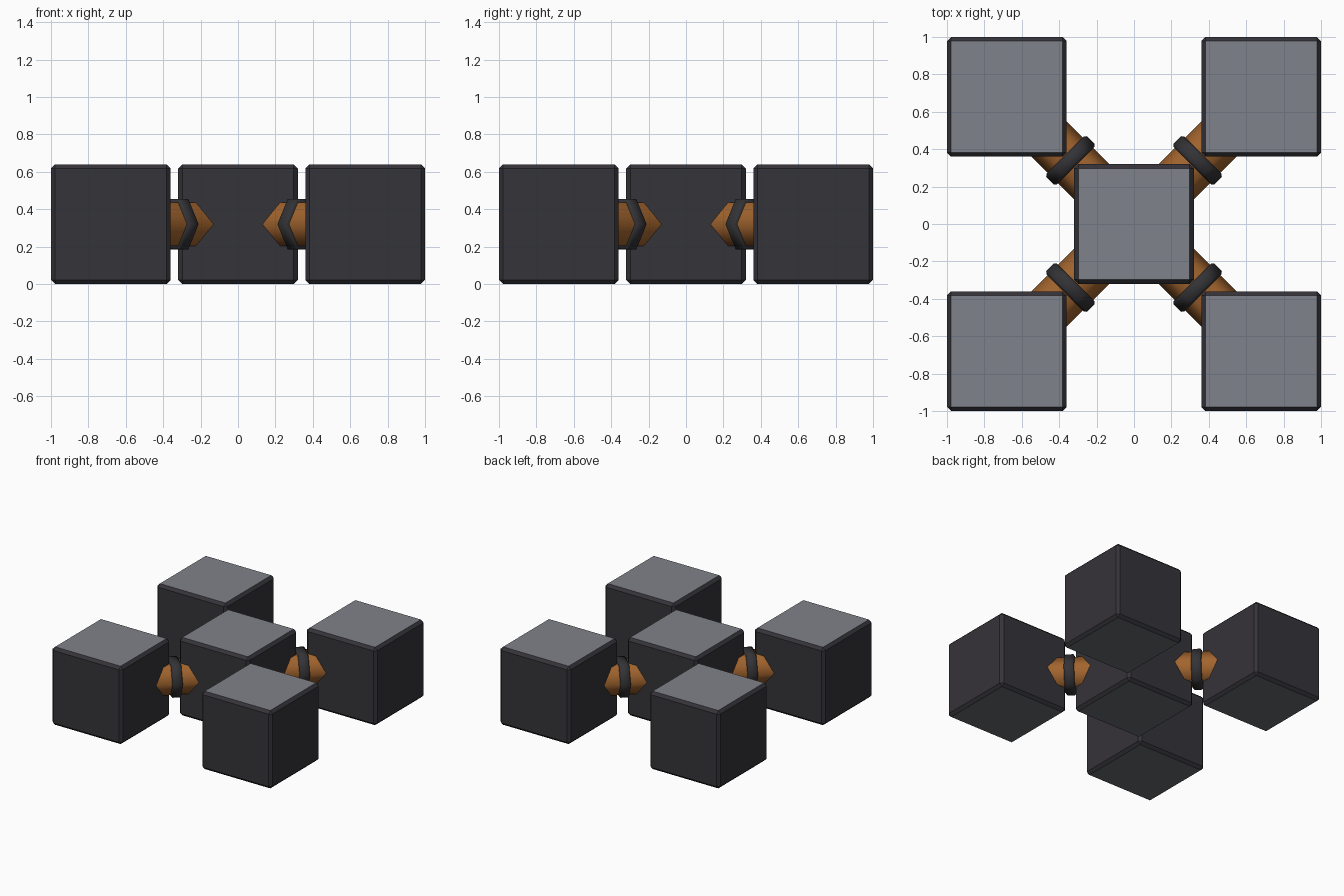
import bpy, bmesh, math
from mathutils import Matrix, Vector

if "Cube" in bpy.data.objects:
    bpy.data.objects.remove(bpy.data.objects["Cube"])


def lin(c):
    c /= 255
    return c / 12.92 if c <= 0.04045 else ((c + 0.055) / 1.055) ** 2.4


def material(name, rgb):
    m = bpy.data.materials.new(name)
    m.diffuse_color = (*[lin(c) for c in rgb], 1)
    m.use_nodes = True
    m.node_tree.nodes["Principled BSDF"].inputs["Base Color"].default_value = m.diffuse_color
    return m


GREY = material("grey_top", (127, 130, 138))
UNDER = material("grey_underside", (104, 108, 109))
DARK = material("dark_side", (53, 51, 57))
BLACK = material("black_band", (51, 51, 55))
BROWN = material("brown_wood", (161, 100, 46))

HALF, STEP, CHAMFER = 0.32, 0.68, 0.022


def make_object(name, bm, mats):
    me = bpy.data.meshes.new(name)
    bm.to_mesh(me)
    bm.free()
    for m in mats:
        me.materials.append(m)
    ob = bpy.data.objects.new(name, me)
    bpy.context.collection.objects.link(ob)
    return ob


# Chamfered cube: grey top, grey underside, dark sides and chamfers
def block(name, x, y):
    bm = bmesh.new()
    bmesh.ops.create_cube(bm, size=2 * HALF)
    bmesh.ops.bevel(bm, geom=bm.edges[:], offset=CHAMFER, segments=1,
                    affect='EDGES', profile=0.5)
    bm.normal_update()
    for f in bm.faces:
        f.material_index = 0 if f.normal.z > 0.9 else 1 if f.normal.z < -0.9 else 2
    ob = make_object(name, bm, [GREY, UNDER, DARK])
    ob.location = (x, y, HALF)


# Hexagonal prism lying along a diagonal, one corner pointing sideways
def hex_bar(name, sx, sy, radius, start, end, mat, chamfer=0):
    bm = bmesh.new()
    bmesh.ops.create_cone(bm, cap_ends=True, segments=6, radius1=radius,
                          radius2=radius, depth=end - start)
    corner = max(bm.verts, key=lambda v: v.co.x).co
    bmesh.ops.rotate(bm, verts=bm.verts[:], cent=(0, 0, 0),
                     matrix=Matrix.Rotation(-math.atan2(corner.y, corner.x), 3, 'Z'))
    if chamfer:
        rims = [e for e in bm.edges if abs(e.verts[0].co.z - e.verts[1].co.z) < 1e-5]
        bmesh.ops.bevel(bm, geom=rims, offset=chamfer, segments=1,
                        affect='EDGES', profile=0.5)
    axis = Vector((sx, sy, 0)).normalized()
    up = Vector((0, 0, 1))
    side = up.cross(axis)
    frame = Matrix((side, axis.cross(side), axis)).transposed()
    ob = make_object(name, bm, [mat])
    ob.matrix_world = (Matrix.Translation(axis * (start + end) / 2 + up * HALF)
                       @ frame.to_4x4())
    bpy.ops.object.select_all(action='DESELECT')
    ob.select_set(True)
    bpy.context.view_layer.objects.active = ob
    bpy.ops.object.shade_smooth_by_angle(angle=math.radians(62))


block("centre_block", 0, 0)
mid = STEP / 2 * math.sqrt(2)
for sx, xn in ((-1, "left"), (1, "right")):
    for sy, yn in ((-1, "front"), (1, "back")):
        tag = f"{yn}_{xn}"
        block(f"{tag}_block", sx * STEP, sy * STEP)
        hex_bar(f"{tag}_connector", sx, sy, 0.134, mid - 0.2, mid + 0.2, BROWN)
        hex_bar(f"{tag}_band", sx, sy, 0.155, mid - 0.039, mid + 0.039, BLACK, 0.011)
